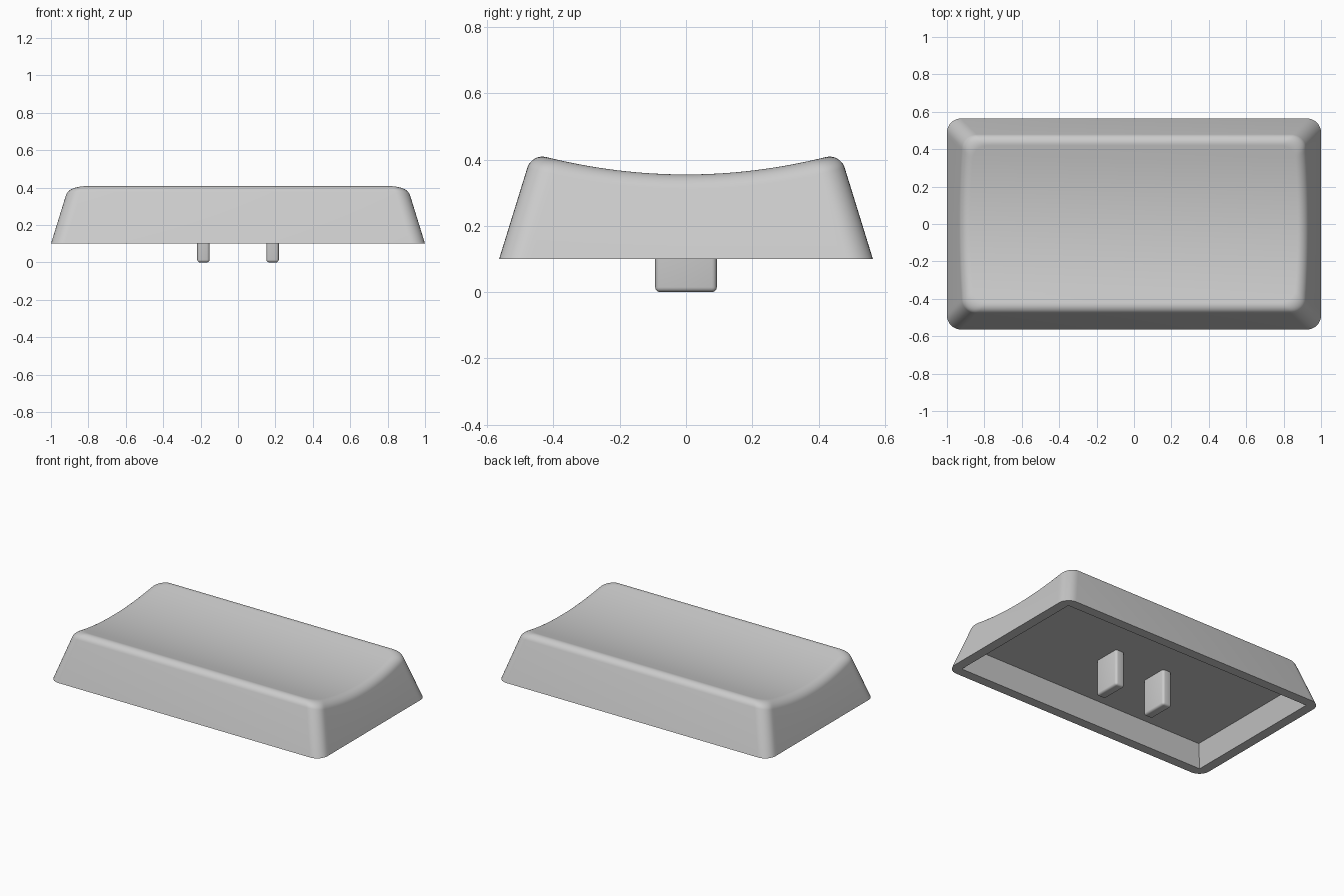
import bpy, bmesh, math

if "Cube" in bpy.data.objects:
    bpy.data.objects.remove(bpy.data.objects["Cube"])

HX, HY, Z0 = 1.0, 0.564, 0.1     # base half sizes and rim height
LEAN = 0.309                     # inward lean of the walls per unit height
FILLET, R = 0.045, 0.075         # top edge fillet length, corner radius
SIDE, ARC, STEPS = 24, 8, 8

grey = bpy.data.materials.new("warm_grey")
grey.diffuse_color = (0.6, 0.6, 0.6, 1)
grey.use_nodes = True
grey.node_tree.nodes["Principled BSDF"].inputs["Base Color"].default_value = grey.diffuse_color


def dish(y):
    return 0.355 + 0.295 * y * y


def outline(d, r):
    """Rounded rectangle inset by d: right side, corner, then mirrored round."""
    ax, ay = HX - d, HY - d
    quarter = [(ax, (ay - r) * i / SIDE) for i in range(SIDE)]
    quarter += [(ax - r + r * math.cos(a), ay - r + r * math.sin(a))
                for a in (math.pi / 2 * i / ARC for i in range(ARC + 1))]
    half = [(x, -y) for x, y in reversed(quarter[1:])] + quarter
    return half + [(-x, y) for x, y in reversed(half)]


def finish(bm, name):
    bmesh.ops.remove_doubles(bm, verts=bm.verts, dist=1e-5)
    bmesh.ops.recalc_face_normals(bm, faces=bm.faces)
    me = bpy.data.meshes.new(name)
    bm.to_mesh(me)
    bm.free()
    me.materials.append(grey)
    ob = bpy.data.objects.new(name, me)
    bpy.context.collection.objects.link(ob)
    bpy.context.view_layer.objects.active = ob
    ob.select_set(True)
    bpy.ops.object.shade_smooth_by_angle(angle=math.radians(32))
    ob.select_set(False)


# Cap shell: underside recess, rim, leaning walls, rounded edge
n = len(outline(0, R))
rings = [[(x, y, 0.24) for x, y in outline(0.108, 0)],
         [(x, y, Z0) for x, y in outline(0.065, 0)],
         [(x, y, Z0) for x, y in outline(0, R)]]
edge = [[] for _ in range(STEPS + 1)]
for i in range(n):
    d = 0.09
    for _ in range(12):          # where this wall line meets the dished top
        d = LEAN * (dish(outline(d, R)[i][1]) - Z0)
    zp = Z0 + d / LEAN
    slope = math.hypot(1, LEAN)
    a = (d - FILLET * LEAN / slope, zp - FILLET / slope)
    b = (d + FILLET, dish(outline(d + FILLET, R)[i][1]))
    for j in range(STEPS + 1):   # arc from wall to top
        t = j / STEPS
        w = ((1 - t) ** 2, 2 * t * (1 - t) * 0.73, t * t)
        dd, z = (sum(k * p for k, p in zip(w, ps)) / sum(w)
                 for ps in ((a[0], d, b[0]), (a[1], zp, b[1])))
        edge[j].append((*outline(dd, R)[i], z))
rings += edge

bm = bmesh.new()
loops = [[bm.verts.new(p) for p in ring] for ring in rings]
for lo, hi in zip(loops, loops[1:]):
    for i in range(n):
        k = (i + 1) % n
        bm.faces.new((lo[i], lo[k], hi[k], hi[i]))
top = loops[-1]
for i in range(n // 2 - 1):      # dished top in strips across the width
    bm.faces.new((top[i], top[i + 1], top[n - 2 - i], top[n - 1 - i]))
bm.faces.new(loops[0])           # recess ceiling
finish(bm, "cap_shell")

# Two rounded prongs under the cap
for side, name in ((-1, "left_prong"), (1, "right_prong")):
    bm = bmesh.new()
    bmesh.ops.create_cube(bm, size=1)
    for v in bm.verts:
        v.co = (side * 0.185 + v.co.x * 0.066, v.co.y * 0.186,
                0.13 + v.co.z * 0.26)
    bmesh.ops.bevel(bm, geom=list(bm.edges), offset=0.015, segments=4,
                    profile=0.5, affect='EDGES')
    finish(bm, name)
